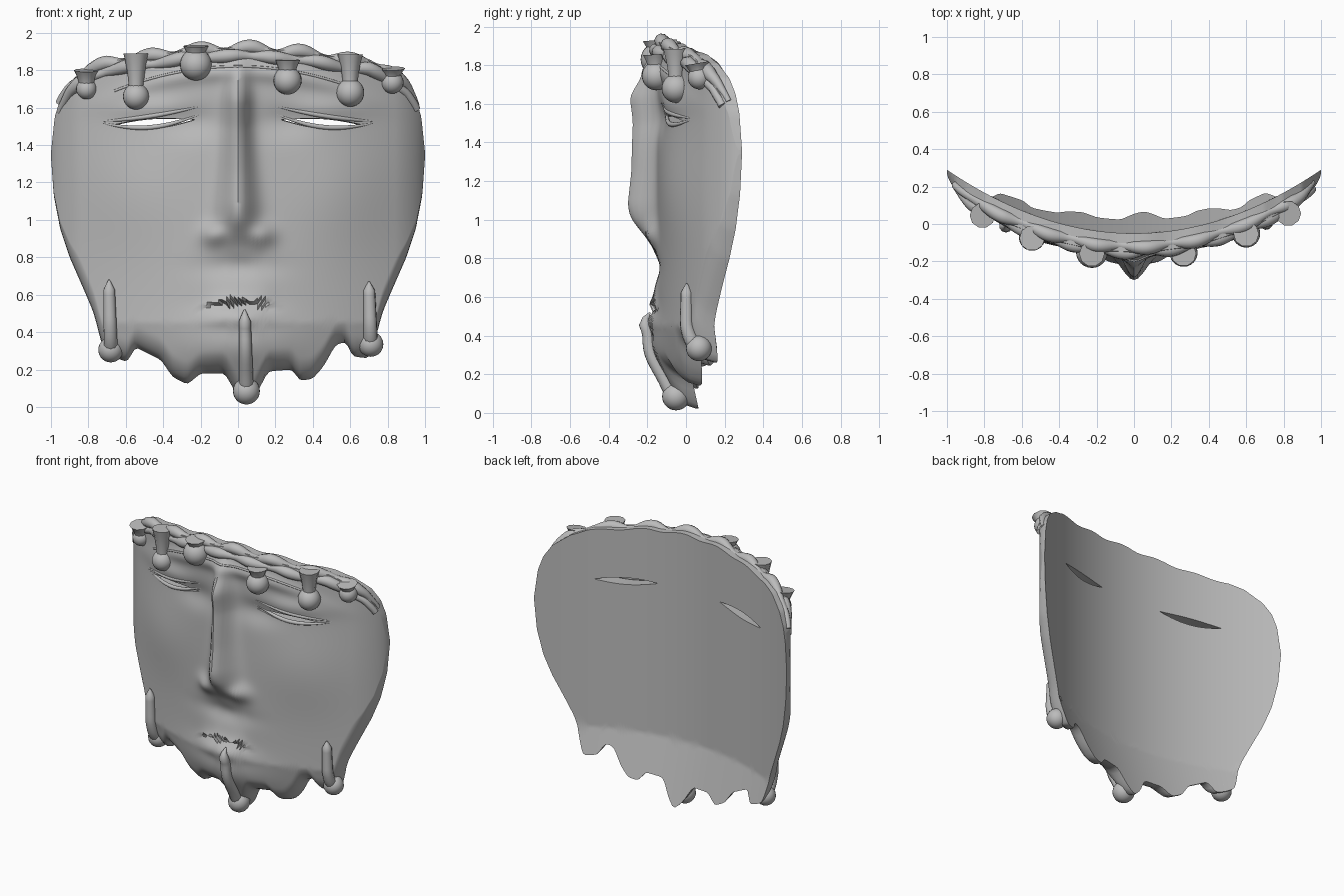
import bpy, bmesh, math
from math import exp, sin, sqrt, pi

cube = bpy.data.objects.get("Cube")
if cube:
    bpy.data.objects.remove(cube, do_unlink=True)

mat = bpy.data.materials.new("grey clay")
mat.use_nodes = True
GREY = (0.5, 0.5, 0.5, 1)
mat.diffuse_color = GREY
mat.node_tree.nodes["Principled BSDF"].inputs["Base Color"].default_value = GREY

# Outline and nose profiles
TOP = [(0, 1.93), (.3, 1.91), (.5, 1.88), (.7, 1.85), (.8, 1.81), (.9, 1.73), (.95, 1.65), (.98, 1.55), (1, 1.36)]
SIDE = [(.74, .38), (.77, .5), (.83, .64), (.9, .8), (.95, .95), (.985, 1.13), (1, 1.34)]
LOBES = [(-.72, .3), (-.65, .26), (-.59, .24), (-.55, .32), (-.41, .25), (-.35, .16), (-.27, .12), (-.2, .18),
         (-.07, .18), (-.01, .07), (.05, .01), (.1, .07), (.16, .19), (.29, .2), (.33, .14), (.4, .15),
         (.46, .22), (.52, .33), (.58, .35), (.61, .27), (.7, .26)]
BOTTOM = [(-x, z) for x, z in reversed(SIDE)] + LOBES + SIDE
NOSE = [(.78, 0), (.86, .02), (.93, .07), (1, .13), (1.07, .15), (1.25, .13), (1.5, .125), (1.64, .14), (1.78, .05), (1.9, 0)]


def lerp(pts, t):
    if t <= pts[0][0]:
        return pts[0][1]
    for (a, va), (b, vb) in zip(pts, pts[1:]):
        if t <= b:
            return va + (vb - va) * (t - a) / (b - a)
    return pts[-1][1]


def soft(pts, t, w):
    return sum(lerp(pts, t + k * w) for k in (-1, 0, 0, 1)) / 4


def top(x):
    return lerp(TOP, abs(x)) + .008 * sin(22 * x) * (1 - x * x)


def bottom(x):
    return lerp(BOTTOM, x) if abs(x) > .8 else soft(BOTTOM, x, .015)


def bump(x, z, cx, cz, sx, sz):
    return exp(-((x - cx) / sx) ** 2 - ((z - cz) / sz) ** 2)


def back(x, z):
    return -.05 + .34 * x * x + .12 * max(0, 1 - z / .45)


def front(x, z):
    a = abs(x)
    # rounded lower and side rim
    d = max(0, min((z - bottom(x)) / .12, (1 - a) / .16, (top(x) - z + .07) / .1, 1))
    rim = sqrt(1 - (1 - d) ** 2)
    h = .09
    # nose and nostrils
    w = .06 + .035 * max(0, min(1, (1.5 - z) / .5))
    h += soft(NOSE, z, .03) * exp(-(a / w) ** 2)
    h += .045 * bump(a, z, .13, .92, .07, .06)
    # brow, eye socket, lid and cheek
    brow = 1.79 - .28 * a * a
    h += .022 * exp(-((z - brow) / .045) ** 2) * exp(-(a / .6) ** 4)
    h -= .028 * bump(a, z, .24, 1.53, .16, .09)
    h += .02 * bump(a, z, .48, 1.6, .22, .06)
    h += .03 * bump(a, z, .55, 1.15, .28, .3)
    # mouth and chin
    m = .565 - .8 * x * x
    wide = exp(-(a / .17) ** 4)
    h += wide * (.035 * exp(-(z - m) / .07) if z > m else -.012 * exp((z - m) / .04))
    h += .035 * bump(x, z, 0, .48, .17, .05)
    h += .055 * bump(x, z, 0, .32, .3, .14)
    h -= .02 * bump(x, z, 0, .75, .2, .06)
    return back(x, z) - .012 - h * rim


def finish(ob, name, angle=50):
    ob.name = name
    ob.data.materials.clear()
    ob.data.materials.append(mat)
    bpy.ops.object.select_all(action='DESELECT')
    bpy.context.view_layer.objects.active = ob
    ob.select_set(True)
    bpy.ops.object.shade_smooth_by_angle(angle=math.radians(angle))
    return ob


def mesh_object(bm, name):
    bmesh.ops.recalc_face_normals(bm, faces=bm.faces)
    me = bpy.data.meshes.new(name)
    bm.to_mesh(me)
    bm.free()
    ob = bpy.data.objects.new(name, me)
    bpy.context.collection.objects.link(ob)
    return ob


def tube(name, pts, sides=3):
    """Round tube through (x, y, z, radius) points."""
    cu = bpy.data.curves.new(name, 'CURVE')
    cu.dimensions = '3D'
    cu.bevel_depth = 1
    cu.bevel_resolution = sides
    cu.use_fill_caps = True
    sp = cu.splines.new('POLY')
    sp.points.add(len(pts) - 1)
    for p, (x, y, z, r) in zip(sp.points, pts):
        p.co = (x, y, z, 1)
        p.radius = r
    ob = bpy.data.objects.new(name, cu)
    bpy.context.collection.objects.link(ob)
    bpy.ops.object.select_all(action='DESELECT')
    bpy.context.view_layer.objects.active = ob
    ob.select_set(True)
    bpy.ops.object.convert(target='MESH')
    return finish(bpy.context.view_layer.objects.active, name)


def ball(name, x, y, z, r):
    bpy.ops.mesh.primitive_uv_sphere_add(segments=24, ring_count=14, radius=r, location=(x, y, z))
    finish(bpy.context.object, name)


# Mask body: front and back sheets joined along the rim
COLS, ROWS = 150, 110
bm = bmesh.new()
sheets = []
for surf in (front, back):
    grid = []
    for i in range(COLS + 1):
        x = sin((i / COLS - .5) * pi)
        zb, zt = bottom(x), top(x)
        grid.append([bm.verts.new((x, surf(x, z), z))
                     for z in (zb + (zt - zb) * j / ROWS for j in range(ROWS + 1))])
    for i in range(COLS):
        for j in range(ROWS):
            bm.faces.new((grid[i][j], grid[i + 1][j], grid[i + 1][j + 1], grid[i][j + 1]))
    sheets.append(grid)
loops = []
for g in sheets:
    loops.append([c[0] for c in g] + g[-1][1:] + [c[-1] for c in reversed(g[:-1])] + g[0][-2:0:-1])
n = len(loops[0])
for k in range(n):
    q = (k + 1) % n
    bm.faces.new((loops[0][k], loops[0][q], loops[1][q], loops[1][k]))
mask = mesh_object(bm, "mask")


# Eye slits: wide at the front, narrower at the back
def lens(side, y, x0, x1, sag, rise):
    pts = []
    for k in range(25):
        t = k / 24
        pts.append((side * (x0 + (x1 - x0) * t), y, 1.535 - .03 * t - sag * sin(pi * t)))
    for k in range(23, 0, -1):
        t = k / 24
        pts.append((side * (x0 + (x1 - x0) * t), y, 1.535 - .03 * t + rise * sin(pi * t)))
    return pts


for side in (-1, 1):
    bm = bmesh.new()
    rings = [[bm.verts.new(p) for p in lens(side, *a)]
             for a in ((-.3, .2, .74, .04, .022), (.3, .29, .62, .022, .014))]
    for k in range(len(rings[0])):
        q = (k + 1) % len(rings[0])
        bm.faces.new((rings[0][k], rings[0][q], rings[1][q], rings[1][k]))
    for r in rings:
        bm.faces.new(r)
    cutter = mesh_object(bm, "eye_cutter")
    cutter.hide_render = True
    mod = mask.modifiers.new("eye", 'BOOLEAN')
    mod.operation = 'DIFFERENCE'
    mod.solver = 'EXACT'
    mod.object = cutter
    bpy.context.view_layer.objects.active = mask
    bpy.ops.object.modifier_apply(modifier=mod.name)
    bpy.data.objects.remove(cutter, do_unlink=True)
finish(mask, "mask", 40)

# Eyelid edges and thin brow line
for side, word in ((1, "left"), (-1, "right")):
    for lid, za, zb, curve in (("upper", 1.61, 1.525, -.012), ("lower", 1.57, 1.52, -.05)):
        pts = []
        for k in range(21):
            t = k / 20
            x = side * (.19 + .55 * t)
            z = za + (zb - za) * t + curve * sin(pi * t)
            pts.append((x, front(x, z) + .004, z, .003 + .01 * sin(pi * t)))
        tube(f"{word}_{lid}_eyelid", pts)
pts = []
for k in range(41):
    x = -.66 + 1.32 * k / 40
    z = 1.82 - .3 * x * x
    pts.append((x, front(x, z) + .002, z, .007))
tube("brow_line", pts, 2)

# Twisted hair band along the top rim
for name, drop, out, phase in (("hair_band_upper", .015, .03, 0), ("hair_band_lower", .05, .01, pi)):
    pts = []
    for k in range(121):
        x = -.955 + 1.91 * k / 120
        wave = sin(24 * x + phase)
        z = top(x) - drop + .008 * wave
        fade = min(1, (1 - abs(x)) / .15)
        pts.append((x, front(x, z) + out - .008 * wave, z, (.032 + .006 * wave) * (.4 + .6 * fade)))
    tube(name, pts)

# Forehead pendants: flared cup with a ball: x, ball z, cup top z, ball radius
for k, (x, zc, zt, r) in enumerate([(-.81, 1.7, 1.8, .055), (-.545, 1.66, 1.89, .07), (-.225, 1.83, 1.93, .085),
                                    (.265, 1.745, 1.855, .075), (.6, 1.68, 1.885, .075), (.825, 1.735, 1.81, .06)]):
    y = front(x, zc) - .01
    yt = front(x, zt - .03) - .025
    cup = []
    for j in range(9):
        t = j / 8
        cup.append((x, yt + (y - yt) * t, zt + (zc - zt) * t, .038 + .03 * (1 - t) ** 2))
    tube(f"pendant_cup_{k + 1}", cup)
    ball(f"pendant_ball_{k + 1}", x, y, zc, r)

# Beard strands: pointed rod with a ball: x, tip z, ball z, ball radius
for name, x, zt, zc, r in (("right", -.68, .68, .305, .067), ("middle", .045, .52, .085, .072), ("left", .71, .67, .335, .067)):
    pts = []
    for j in range(15):
        t = j / 14
        z = zt + (zc - zt) * t
        pts.append((x - .01 * (1 - t), front(x, z) - .015, z, min(.004 + .2 * t, .031 + .008 * t)))
    tube(f"{name}_beard_strand", pts)
    ball(f"{name}_beard_ball", x, front(x, zc) - .005, zc, r)
